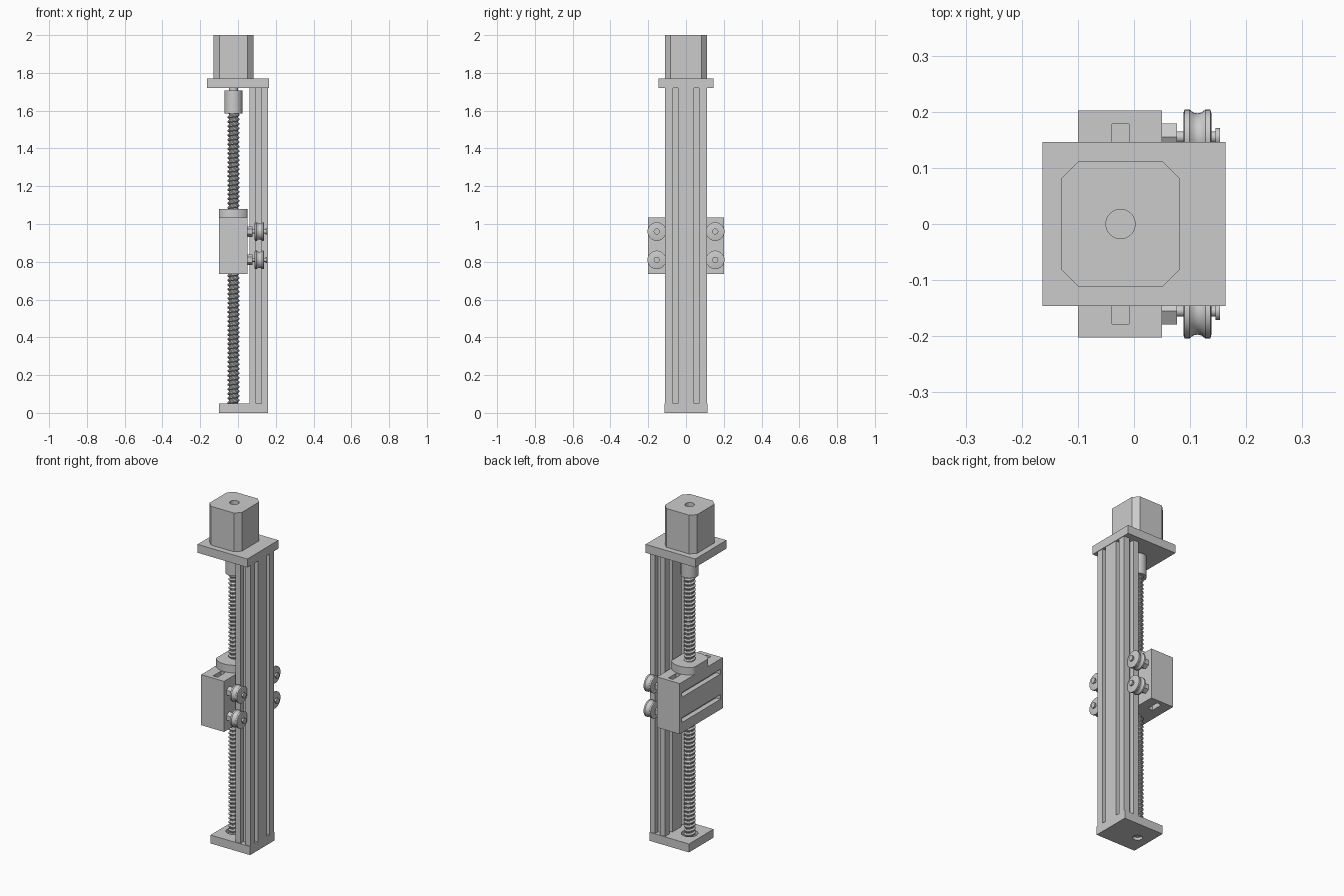
import bpy, bmesh, math

if "Cube" in bpy.data.objects:
    bpy.data.objects.remove(bpy.data.objects["Cube"])

SX = -0.024   # lead screw axis x


def finish(name, bm, smooth=False):
    bmesh.ops.recalc_face_normals(bm, faces=bm.faces)
    me = bpy.data.meshes.new(name)
    bm.to_mesh(me)
    bm.free()
    ob = bpy.data.objects.new(name, me)
    bpy.context.collection.objects.link(ob)
    if smooth:
        bpy.ops.object.select_all(action='DESELECT')
        ob.select_set(True)
        bpy.context.view_layer.objects.active = ob
        bpy.ops.object.shade_smooth_by_angle(angle=math.radians(30))
    return ob


def prism(name, pts, z0, z1, smooth=False):
    bm = bmesh.new()
    lo = [bm.verts.new((x, y, z0)) for x, y in pts]
    hi = [bm.verts.new((x, y, z1)) for x, y in pts]
    bm.faces.new(lo)
    bm.faces.new(hi)
    n = len(pts)
    for i in range(n):
        j = (i + 1) % n
        bm.faces.new((lo[i], lo[j], hi[j], hi[i]))
    return finish(name, bm, smooth)


def box(name, x0, x1, y0, y1, z0, z1):
    return prism(name, [(x0, y0), (x1, y0), (x1, y1), (x0, y1)], z0, z1)


def circle(r, n=40, cx=SX, cy=0):
    return [(cx + r * math.cos(2 * math.pi * i / n), cy + r * math.sin(2 * math.pi * i / n))
            for i in range(n)]


def cyl(name, r, z0, z1):
    return prism(name, circle(r), z0, z1, True)


def cut(ob, *cutters):
    for c in cutters:
        m = ob.modifiers.new("cut", 'BOOLEAN')
        m.operation = 'DIFFERENCE'
        m.solver = 'EXACT'
        m.object = c
        bpy.context.view_layer.objects.active = ob
        bpy.ops.object.modifier_apply(modifier=m.name)
        bpy.data.objects.remove(c)


def lathe_x(name, prof, cy, cz, n=32, phase=0.0, smooth=True):
    """Revolve (x, radius) points around an axis parallel to x."""
    bm = bmesh.new()
    rings = []
    for x, r in prof:
        rings.append([bm.verts.new((x, cy + r * math.cos(phase + 2 * math.pi * i / n),
                                    cz + r * math.sin(phase + 2 * math.pi * i / n)))
                      for i in range(n)])
    for a, b in zip(rings, rings[1:]):
        for i in range(n):
            j = (i + 1) % n
            bm.faces.new((a[i], a[j], b[j], b[i]))
    bm.faces.new(rings[0])
    bm.faces.new(rings[-1])
    return finish(name, bm, smooth)


# base plate with bearing recess and a hole underneath
base = box("base_plate", -0.10, 0.16, -0.115, 0.115, 0, 0.05)
cut(base, cyl("c", 0.045, 0.025, 0.1), cyl("c", 0.026, -0.1, 0.1))

# slotted rail: quarter profile mirrored to all four corners
q = [(0.05, 0), (0.05, 0.042), (0.022, 0.042), (0.022, 0.068), (0.05, 0.068),
     (0.05, 0.11), (0.015, 0.11), (0.015, 0.082), (0, 0.082)]
half = q + [(-x, y) for x, y in q[-2::-1]]
full = half + [(x, -y) for x, y in half[-2:0:-1]]
prism("rail", [(0.11 + x, y) for x, y in full], 0.05, 1.72)

# motor mount and motor
box("motor_plate", -0.163, 0.163, -0.146, 0.146, 1.72, 1.77)
a, b, c = 0.106, 0.112, 0.031
oct_pts = [(a, b - c), (a - c, b), (c - a, b), (-a, b - c),
           (-a, c - b), (c - a, -b), (a - c, -b), (a, c - b)]
motor = prism("motor", [(SX + x, y) for x, y in oct_pts], 1.77, 2.0)
cut(motor, cyl("c", 0.026, 1.975, 2.1))

# coupler and motor shaft
cyl("shaft_coupler", 0.048, 1.585, 1.708)
cyl("motor_shaft", 0.024, 1.70, 1.725)

# threaded lead screw: helical sweep of a tooth profile
P, SEG, Z0, Z1 = 0.024, 24, 0.015, 1.60
tooth = [(0.0, 0.0315), (0.25, 0.0315), (0.5, 0.0235), (0.75, 0.0235)]
turns = int((Z1 - Z0) / P) + 2
bm = bmesh.new()
rows = []
for n in range(turns * SEG + 1):
    t = 2 * math.pi * n / SEG
    rows.append([bm.verts.new((SX + r * math.cos(t), r * math.sin(t),
                               min(Z1, max(Z0, Z0 + P * (n / SEG - 1 + f)))))
                 for f, r in tooth])
for n in range(turns * SEG):
    p, s = rows[n], rows[n + 1]
    for k in range(3):
        bm.faces.new((p[k], s[k], s[k + 1], p[k + 1]))
    if n + SEG + 1 < len(rows):
        bm.faces.new((p[3], s[3], rows[n + SEG + 1][0], rows[n + SEG][0]))
finish("lead_screw", bm)
cyl("screw_core", 0.023, Z0, Z1)

# carriage block with bolt slots on the outer face and pockets above and below
car = box("carriage", -0.10, 0.05, -0.202, 0.202, 0.735, 1.035)
for z in (0.81, 0.96):
    cut(car, box("c", -0.2, -0.07, -0.18, 0.18, z - 0.014, z + 0.014))
for s in (-1, 1):
    y0, y1 = sorted((s * 0.105, s * 0.178))
    cut(car, box("c", -0.039, -0.009, y0, y1, 0.995, 1.1),
        box("c", -0.039, -0.009, y0, y1, 0.7, 0.775))

# nut flange: disc trimmed flush with the carriage faces
pts = [(min(0.05, max(-0.10, x)), y) for x, y in circle(0.1, 48)]
prism("nut_flange", pts, 1.035, 1.08, True)

# four grooved wheels with hex spacers and bolts
wheel = [(0.088, 0.042), (0.090, 0.049), (0.099, 0.049), (0.106, 0.0435), (0.113, 0.042),
         (0.120, 0.0435), (0.127, 0.049), (0.136, 0.049), (0.138, 0.042)]
bolt = [(0.05, 0.010), (0.145, 0.010), (0.145, 0.016), (0.153, 0.016)]
for y in (-0.155, 0.155):
    for z in (0.81, 0.96):
        lathe_x("wheel", wheel, y, z)
        lathe_x("hex_spacer", [(0.05, 0.028), (0.077, 0.028)], y, z, 6, math.pi / 2, False)
        lathe_x("wheel_bolt", bolt, y, z, 20)
